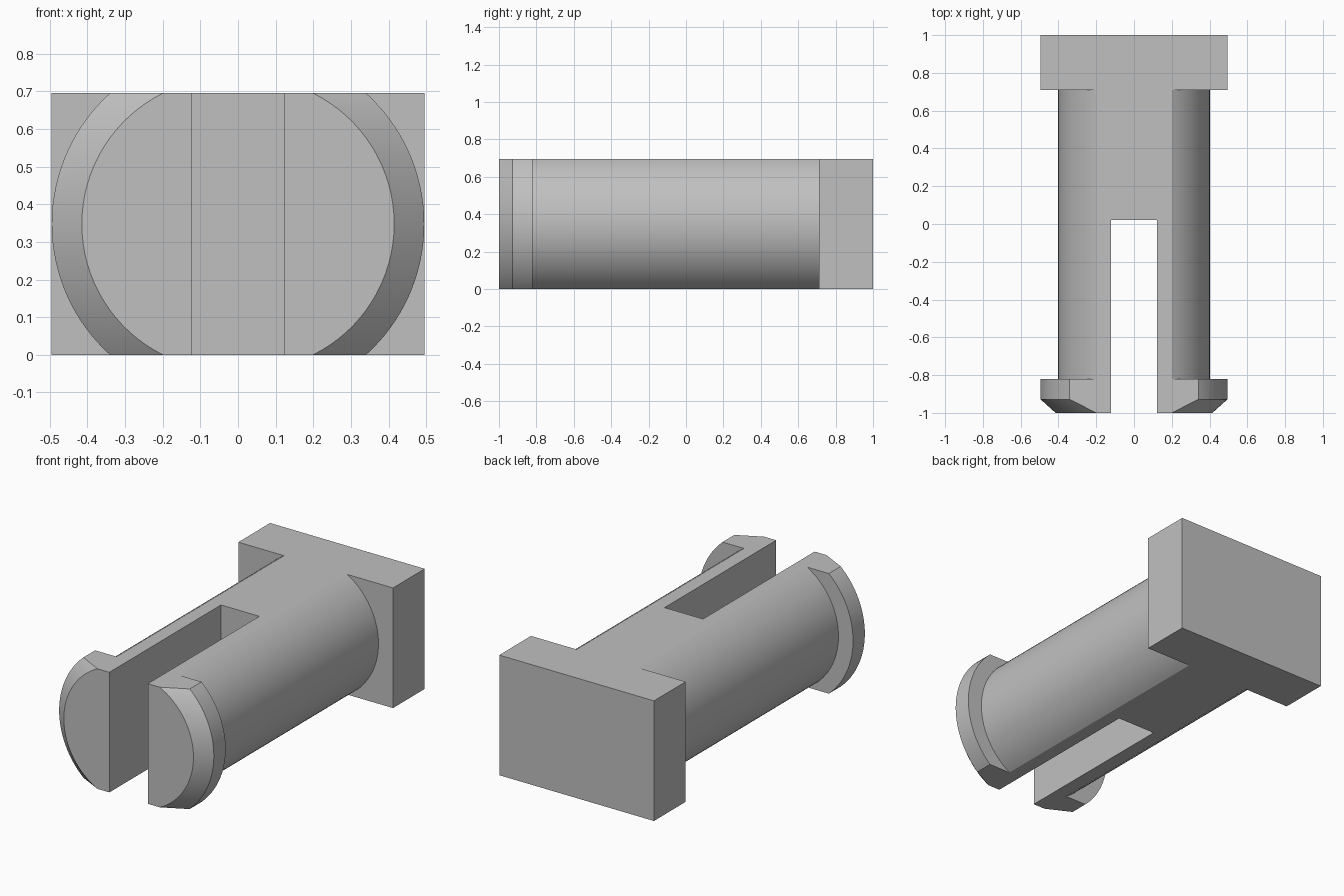
import bpy
import bmesh
import math

cube = bpy.data.objects.get("Cube")
if cube:
    bpy.data.objects.remove(cube, do_unlink=True)

H = 0.695          # height between the two flats
SLOT = 0.123       # half width of the slot
SEGS = 32          # steps along each rounded side


def half_ring(y, inner, side):
    """Cross-section of the +x half: side is (radius, centre x) or a flat x."""
    pts = [(inner, 0), (SLOT, 0)]
    for i in range(SEGS + 1):
        if isinstance(side, tuple):
            r, c = side
            a = math.asin(H / 2 / r) * (2 * i / SEGS - 1)
            pts.append((c + r * math.cos(a), H / 2 + r * math.sin(a)))
        else:
            pts.append((side, H * i / SEGS))
    pts += [(SLOT, H), (inner, H)]
    return [(x, y, z) for x, z in pts]


SHAFT = (0.402, 0.0)
LIP = (0.468, 0.027)
NOSE = (0.388, 0.027)
BLOCK = 0.495

# Sections from the chamfered nose back to the rectangular head
sections = [
    (-1.0, SLOT, NOSE), (-0.928, SLOT, LIP), (-0.82, SLOT, LIP),
    (-0.82, SLOT, SHAFT), (0.02, SLOT, SHAFT), (0.02, 0.0, SHAFT),
    (0.71, 0.0, SHAFT), (0.71, 0.0, BLOCK), (1.0, 0.0, BLOCK),
]

bm = bmesh.new()
rings = [[bm.verts.new(p) for p in half_ring(*s)] for s in sections]
n = len(rings[0])
for k in range(len(rings) - 1):
    for i in range(n):
        # leave the mirror plane open behind the slot
        if i == n - 1 and sections[k][1] == 0.0:
            continue
        j = (i + 1) % n
        bm.faces.new((rings[k][i], rings[k][j], rings[k + 1][j], rings[k + 1][i]))
bm.faces.new(rings[0])
bm.faces.new(rings[-1])
bmesh.ops.remove_doubles(bm, verts=bm.verts, dist=1e-5)

# Mirror to the other half and weld
geom = bm.verts[:] + bm.edges[:] + bm.faces[:]
bmesh.ops.mirror(bm, geom=geom, axis='X', merge_dist=1e-5)
bmesh.ops.remove_doubles(bm, verts=bm.verts, dist=1e-5)
# Merge coplanar strips into clean flat faces
bmesh.ops.dissolve_limit(bm, angle_limit=math.radians(0.5),
                         verts=bm.verts, edges=bm.edges)
bmesh.ops.recalc_face_normals(bm, faces=bm.faces)

mesh = bpy.data.meshes.new("slotted_pin")
bm.to_mesh(mesh)
bm.free()
pin = bpy.data.objects.new("slotted_pin", mesh)
bpy.context.collection.objects.link(pin)

# Plain grey plastic
grey = bpy.data.materials.new("light_grey")
grey.use_nodes = True
colour = (0.53, 0.53, 0.53, 1.0)
grey.diffuse_color = colour
grey.node_tree.nodes["Principled BSDF"].inputs["Base Color"].default_value = colour
mesh.materials.append(grey)

bpy.ops.object.select_all(action='DESELECT')
pin.select_set(True)
bpy.context.view_layer.objects.active = pin
bpy.ops.object.shade_smooth_by_angle(angle=math.radians(20))
